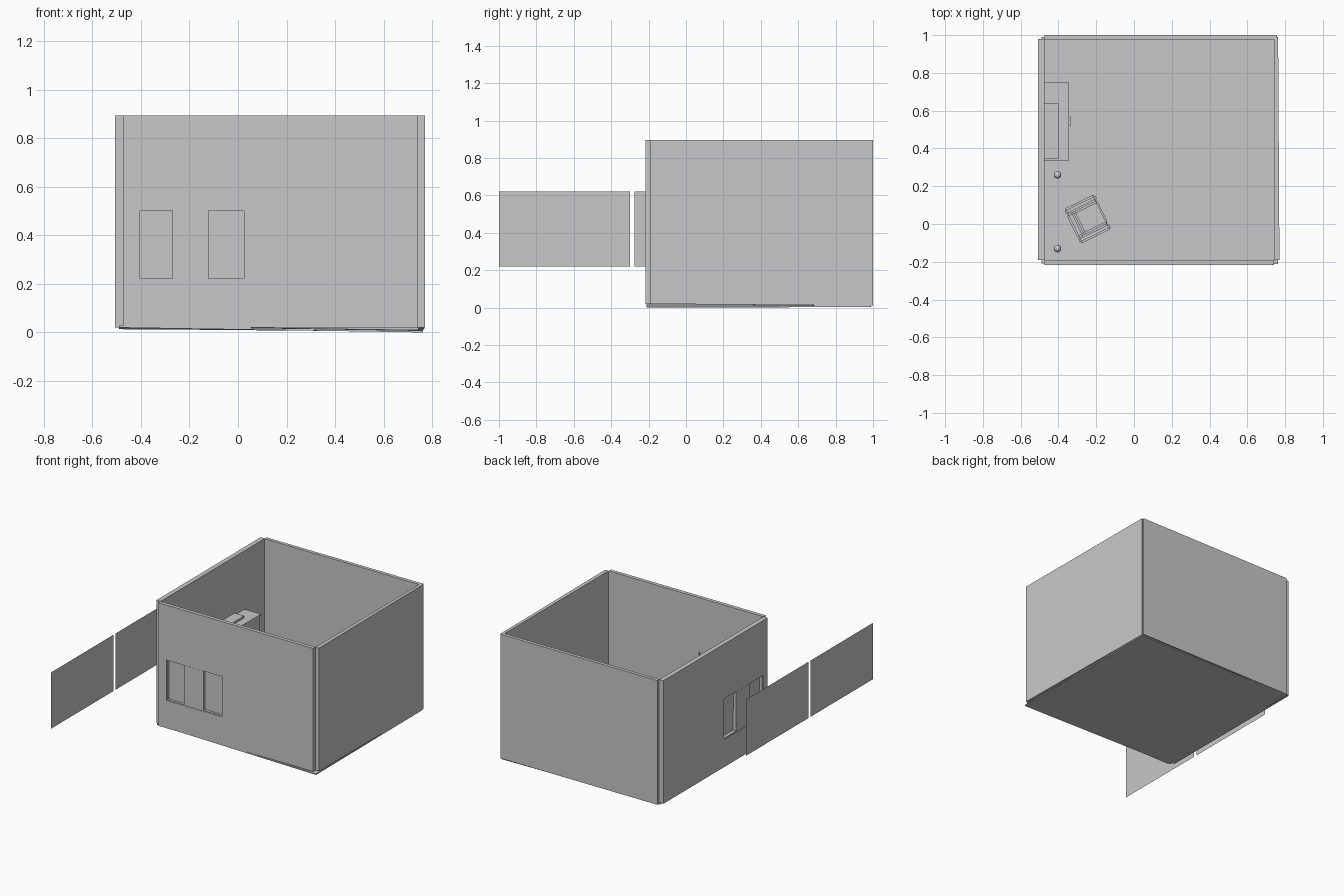
import bpy
import bmesh
from math import radians
from mathutils import Matrix, Vector

cube = bpy.data.objects.get("Cube")
if cube:
    bpy.data.objects.remove(cube, do_unlink=True)

grey = bpy.data.materials.new("plain_grey")
grey.use_nodes = True
grey.diffuse_color = (0.58, 0.58, 0.58, 1)
grey.node_tree.nodes["Principled BSDF"].inputs["Base Color"].default_value = (0.58, 0.58, 0.58, 1)


def finish(name, bm, matrix=Matrix()):
    bmesh.ops.recalc_face_normals(bm, faces=bm.faces)
    mesh = bpy.data.meshes.new(name)
    bm.to_mesh(mesh)
    bm.free()
    mesh.materials.append(grey)
    obj = bpy.data.objects.new(name, mesh)
    obj.matrix_world = matrix
    bpy.context.collection.objects.link(obj)
    return obj


def box(name, low, high, matrix=Matrix(), bevel=0):
    low, high = Vector(low), Vector(high)
    bm = bmesh.new()
    bmesh.ops.create_cube(bm, size=1)
    bmesh.ops.scale(bm, vec=high - low, verts=bm.verts)
    bmesh.ops.translate(bm, vec=(low + high) / 2, verts=bm.verts)
    if bevel:
        bmesh.ops.bevel(bm, geom=bm.edges[:], offset=bevel, segments=2, affect='EDGES')
    return finish(name, bm, matrix)


def slab(name, corners, offset, matrix=Matrix()):
    """A polygon pushed along an offset."""
    bm = bmesh.new()
    face = bm.faces.new([bm.verts.new(c) for c in corners])
    moved = bmesh.ops.extrude_face_region(bm, geom=[face], use_keep_orig=True)["geom"]
    bmesh.ops.translate(bm, vec=offset, verts=[v for v in moved if isinstance(v, bmesh.types.BMVert)])
    return finish(name, bm, matrix)


def ring(name, outer, inner, front, back, matrix):
    """A rectangular plate with a rectangular opening."""
    bm = bmesh.new()
    loops = []
    for y in (front, back):
        for x0, x1, z0, z1 in (outer, inner):
            loops.append([bm.verts.new(p) for p in
                          ((x0, y, z0), (x1, y, z0), (x1, y, z1), (x0, y, z1))])
    for a, b in ((0, 1), (2, 3), (0, 2), (1, 3)):
        for i in range(4):
            j = (i + 1) % 4
            bm.faces.new((loops[a][i], loops[a][j], loops[b][j], loops[b][i]))
    return finish(name, bm, matrix)


def window_wall(side, wall, x0, thick, matrix):
    """Wall with a three part window; the outside is at local y = 0."""
    x1, z0, z1 = x0 + 0.44, 0.217, 0.508
    hole = (x0, x1, z0, z1)
    ring(side + "_wall", wall, hole, 0, thick, matrix)
    rim = 0.006
    ring(side + "_window_frame", hole, (x0 + rim, x1 - rim, z0 + rim, z1 - rim),
         0.003, thick - 0.002, matrix)
    # Fixed centre pane and a two-part sash on each side
    a, b, mid = x0 + 0.14, x1 - 0.152, 0.368
    box(side + "_window_centre", (a, 0.002, z0 + rim), (b, thick - 0.002, z1 - rim), matrix)
    for part, s0, s1 in (("first", x0 + rim, a), ("second", b, x1 - rim)):
        box(f"{side}_{part}_upper_sash", (s0, thick - 0.009, mid), (s1, thick - 0.005, z1 - rim), matrix)
        box(f"{side}_{part}_lower_sash", (s0, thick - 0.006, z0 + rim), (s1, thick - 0.002, mid), matrix)


# Room shell
TOP = 0.895
window_wall("front", (-0.475, 0.742, 0.02, TOP), -0.41, 0.026, Matrix.Translation((0, -0.216, 0)))
window_wall("right", (-0.98, 0.19, 0.02, TOP), -0.30, 0.033,
            Matrix.Translation((-0.508, 0, 0)) @ Matrix.Rotation(radians(-90), 4, 'Z'))
box("back_wall", (-0.475, 0.976, 0.012, ), (0.757, 1.0, TOP))
slab("left_wall", [(0.742, -0.19, 0.02), (0.77, -0.19, 0.02), (0.763, 0.992, 0.01), (0.742, 0.976, 0.01)],
     (0, 0, TOP - 0.01))
for v in bpy.data.objects["left_wall"].data.vertices:
    v.co.z = min(v.co.z, TOP)

# Slightly sloping floor
slab("floor", [(-0.49, -0.21, 0.02), (0.762, -0.212, 0), (0.76, 0.99, 0.003), (-0.49, 0.99, 0.014)],
     (0, 0, 0.008))

# Two thin panels standing outside
for name, y0, y1 in (("front_panel", -1, -0.3), ("rear_panel", -0.275, 0.425)):
    bm = bmesh.new()
    bm.faces.new([bm.verts.new((-0.77, y, z)) for y, z in ((y0, 0.22), (y1, 0.22), (y1, 0.62), (y0, 0.62))])
    finish(name, bm)

# Cabinet against the wall
box("cabinet_body", (-0.475, 0.345, 0.02), (-0.35, 0.74, 0.47))
box("cabinet_top", (-0.475, 0.335, 0.47), (-0.345, 0.75, 0.48))
box("cabinet_back_rail", (-0.475, 0.345, 0.48), (-0.4, 0.64, 0.495))
box("cabinet_handle", (-0.35, 0.52, 0.3), (-0.335, 0.57, 0.315))

# Armchair turned toward the room
chair = Matrix.Translation((-0.247, 0.026, 0)) @ Matrix.Rotation(radians(26), 4, 'Z')
box("chair_base", (-0.085, -0.098, 0.025), (0.085, 0.098, 0.09), chair)
box("chair_cushion", (-0.05, -0.065, 0.09), (0.09, 0.065, 0.125), chair, 0.008)
box("chair_back", (-0.09, -0.07, 0.09), (-0.05, 0.07, 0.26), chair, 0.01)
for name, s in (("chair_left_arm", 1), ("chair_right_arm", -1)):
    y0, y1 = sorted((s * 0.065, s * 0.102))
    box(name, (-0.09, y0, 0.025), (0.092, y1, 0.17), chair, 0.01)

# Small round-topped posts
for name, y in (("front_post", -0.13), ("rear_post", 0.26)):
    bm = bmesh.new()
    bmesh.ops.create_uvsphere(bm, u_segments=12, v_segments=8, radius=0.02,
                              matrix=Matrix.Translation((0, 0, 0.2)))
    bmesh.ops.create_cone(bm, cap_ends=True, segments=12, radius1=0.012, radius2=0.007, depth=0.17,
                          matrix=Matrix.Translation((0, 0, 0.105)))
    obj = finish(name, bm, Matrix.Translation((-0.405, y, 0)))
    bpy.ops.object.select_all(action='DESELECT')
    obj.select_set(True)
    bpy.context.view_layer.objects.active = obj
    bpy.ops.object.shade_smooth_by_angle()
